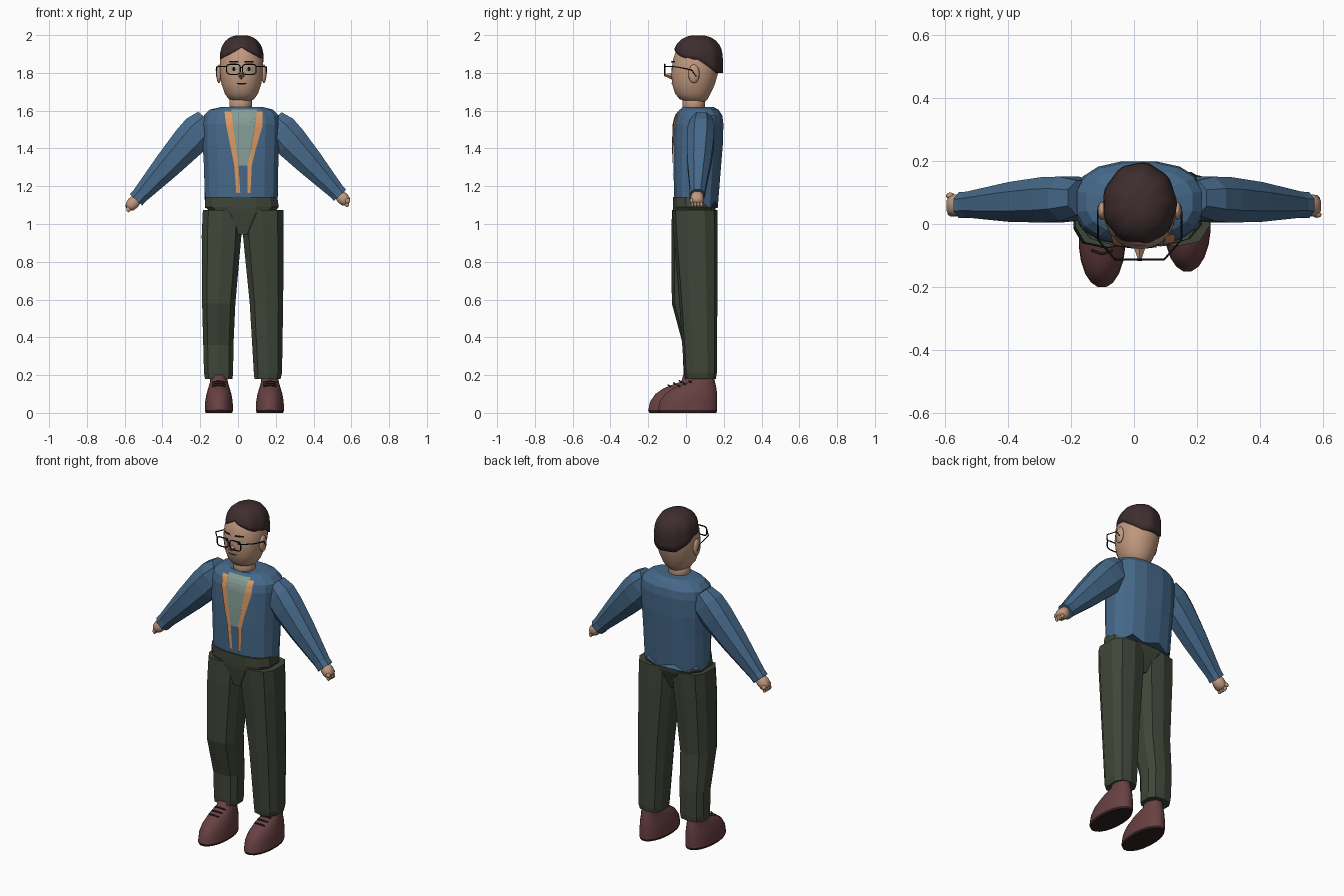
import bpy, bmesh, math
from mathutils import Vector, Matrix
from mathutils.bvhtree import BVHTree

if "Cube" in bpy.data.objects:
    bpy.data.objects.remove(bpy.data.objects["Cube"])


def material(name, r, g, b):
    lin = [((c / 255 + 0.055) / 1.055) ** 2.4 for c in (r, g, b)] + [1]
    m = bpy.data.materials.new(name)
    m.use_nodes = True
    m.diffuse_color = lin
    m.node_tree.nodes["Principled BSDF"].inputs["Base Color"].default_value = lin
    return m


SKIN = material("skin", 192, 152, 126)
BLUE = material("jacket blue", 70, 105, 138)
ORANGE = material("trim orange", 220, 154, 98)
SAGE = material("undershirt sage", 134, 158, 150)
GREEN = material("trouser green", 63, 70, 56)
HAIR = material("hair brown", 62, 45, 46)
SHOE = material("shoe brown", 104, 64, 66)
SOLE = material("sole dark", 48, 31, 32)
BLACK = material("black", 16, 16, 18)
MID = 0.018  # centre line of the body


def finish(name, bm, mats, smooth=False):
    bmesh.ops.recalc_face_normals(bm, faces=bm.faces)
    for f in bm.faces:
        f.smooth = smooth
    me = bpy.data.meshes.new(name)
    bm.to_mesh(me)
    bm.free()
    for m in mats:
        me.materials.append(m)
    ob = bpy.data.objects.new(name, me)
    bpy.context.collection.objects.link(ob)
    return ob


def skin(name, rings, mats, smooth=False):
    """Closed surface through rings of equal point count."""
    bm = bmesh.new()
    loops = [[bm.verts.new(p) for p in r] for r in rings]
    n = len(loops[0])
    for a, b in zip(loops, loops[1:]):
        for i in range(n):
            j = (i + 1) % n
            bm.faces.new((a[i], a[j], b[j], b[i]))
    bm.faces.new(loops[0])
    bm.faces.new(loops[-1])
    return finish(name, bm, mats, smooth)


def ring(c, u, v, n, p):
    """Rounded-square ring with half axes u and v."""
    pts = []
    for i in range(n):
        a = (i + 0.5) * 2 * math.pi / n
        k = [math.copysign(abs(f(a)) ** (2 / p), f(a)) for f in (math.cos, math.sin)]
        pts.append((k[0], k[1]))
    mx, my = max(q[0] for q in pts), max(q[1] for q in pts)
    return [Vector(c) + Vector(u) * (x / mx) + Vector(v) * (y / my) for x, y in pts]


def stack(name, rows, mats, n=12, p=2.4, smooth=False, shape=None):
    """Level rings; each row is z, x from, x to, y from, y to."""
    rings = [ring(((x0 + x1) / 2, (y0 + y1) / 2, z), ((x1 - x0) / 2, 0, 0),
                  (0, (y1 - y0) / 2, 0), n, p) for z, x0, x1, y0, y1 in rows]
    if shape:
        shape(rings)
    return skin(name, rings, mats, smooth)


def limb(name, path, mats, n=8, p=2.3, smooth=False):
    """Tube in the xz plane; each entry is x, y, z, in-plane radius, depth radius."""
    d = Vector(path[-1][:3]) - Vector(path[0][:3])
    d.y = 0
    d.normalize()
    across = Vector((d.z, 0, -d.x))
    return skin(name, [ring(q[:3], across * q[3], (0, q[4], 0), n, p) for q in path], mats, smooth)


def ball(name, c, scale, mat):
    bm = bmesh.new()
    bmesh.ops.create_uvsphere(bm, u_segments=14, v_segments=8, radius=1,
                              matrix=Matrix.Translation(c) @ Matrix.Diagonal((*scale, 1)))
    return finish(name, bm, [mat], True)


def wire(name, pts, r, mat, closed=False):
    cu = bpy.data.curves.new(name, "CURVE")
    cu.dimensions = "3D"
    cu.bevel_depth = r
    cu.bevel_resolution = 1
    cu.use_fill_caps = True
    s = cu.splines.new("POLY")
    s.points.add(len(pts) - 1)
    for q, p in zip(s.points, pts):
        q.co = (*p, 1)
    s.use_cyclic_u = closed
    cu.materials.append(mat)
    ob = bpy.data.objects.new(name, cu)
    bpy.context.collection.objects.link(ob)


def plate(name, target, rows, mat, lift=0.004, cols=4, sub=5):
    """Thin panel laid on the front of target; each row is z, x from, x to."""
    me = target.data
    tree = BVHTree.FromPolygons([v.co for v in me.vertices], [p.vertices for p in me.polygons])
    fine = []
    for a, b in zip(rows, rows[1:]):
        fine += [[s + (e - s) * i / sub for s, e in zip(a, b)] for i in range(sub)]
    fine.append(rows[-1])
    bm = bmesh.new()
    grid = []
    for z, x0, x1 in fine:
        line = []
        for i in range(cols + 1):
            x = x0 + (x1 - x0) * i / cols
            hit = tree.ray_cast(Vector((x, -1, z)), Vector((0, 1, 0)))[0]
            line.append(bm.verts.new((x, (hit.y if hit else 0) - lift, z)))
        grid.append(line)
    for a, b in zip(grid, grid[1:]):
        for i in range(cols):
            bm.faces.new((a[i], b[i], b[i + 1], a[i + 1]))
    ob = finish(name, bm, [mat])
    if ob.data.polygons[0].normal.y > 0:
        ob.data.flip_normals()
    return ob


# Jacket body with a ragged hem that drops at the back
def hem(rings):
    for i, v in enumerate(rings[0]):
        if v.y > 0.06:
            v.z -= 0.055 if i % 2 else 0.02


torso = stack("jacket_body", [
    (1.14, -0.175, 0.21, -0.062, 0.168), (1.3, -0.18, 0.213, -0.067, 0.185),
    (1.42, -0.187, 0.217, -0.067, 0.195), (1.53, -0.188, 0.22, -0.064, 0.198),
    (1.575, -0.18, 0.215, -0.052, 0.192), (1.605, -0.15, 0.186, -0.03, 0.172),
    (1.62, -0.088, 0.128, -0.018, 0.145)], [BLUE], 16, 2.5, shape=hem)
plate("undershirt", torso, [(1.606, -0.036, 0.102), (1.5, -0.025, 0.085), (1.31, 0, 0.052)], SAGE)
plate("trim_right", torso, [(1.595, -0.072, -0.035), (1.52, -0.062, -0.025), (1.31, -0.02, 0.003),
                            (1.165, -0.009, 0.012)], ORANGE, 0.007)
plate("trim_left", torso, [(1.595, 0.1, 0.13), (1.52, 0.09, 0.13), (1.4, 0.07, 0.095),
                           (1.31, 0.05, 0.073), (1.165, 0.05, 0.066)], ORANGE, 0.007)

# Arms, cuffs and hands
for side, s, dz in (("right", -1, -0.012), ("left", 1, 0.012)):
    off = 0.018 if s > 0 else 0
    sh = Vector((s * 0.205 + off, 0.08, 1.496))
    wr = Vector((s * 0.54, 0.06, 1.14 + dz))
    spots = [(-0.14, 0.07, 0.055), (0, 0.092, 0.07), (0.17, 0.09, 0.072), (0.5, 0.073, 0.063),
             (0.85, 0.05, 0.045), (1, 0.04, 0.036)]
    limb("sleeve_" + side, [(*sh.lerp(wr, t), r, q) for t, r, q in spots], [BLUE])
    limb("cuff_" + side, [(*sh.lerp(wr, t), 0.044, 0.041) for t in (0.92, 1.0)], [BLUE])
    grip = [(0.97, 0.028, 0.028), (1.05, 0.033, 0.034), (1.1, 0.028, 0.034), (1.125, 0.015, 0.024)]
    limb("hand_" + side, [(*sh.lerp(wr, t), r, q) for t, r, q in grip], [SKIN], smooth=True)
    tip = sh.lerp(wr, 1.12)
    for i in range(4):
        ball("finger_" + side, tip + Vector((0, -0.024 + i * 0.016, -0.006)), (0.011, 0.008, 0.016), SKIN)
    ball("thumb_" + side, tip + Vector((s * 0.002, 0.032 if s < 0 else -0.028, 0.012)),
         (0.014, 0.01, 0.014), SKIN)

# Trousers
stack("trouser_seat", [
    (0.945, -0.02, 0.07, -0.05, 0.11), (1.06, -0.14, 0.19, -0.068, 0.155),
    (1.09, -0.176, 0.216, -0.07, 0.158), (1.142, -0.172, 0.208, -0.07, 0.15)], [GREEN], 12, 2.8)
stack("trouser_leg_right", [
    (0.18, -0.175, -0.03, -0.012, 0.13), (0.21, -0.18, -0.026, -0.014, 0.135),
    (0.36, -0.184, -0.024, -0.016, 0.14), (0.58, -0.19, -0.014, -0.075, 0.125),
    (0.94, -0.192, 0.018, -0.078, 0.15), (1.075, -0.186, 0.02, -0.074, 0.158)], [GREEN], 10, 2.8)
stack("trouser_leg_left", [
    (0.18, 0.087, 0.225, -0.005, 0.158), (0.21, 0.084, 0.233, -0.01, 0.163),
    (0.58, 0.062, 0.239, -0.035, 0.166), (0.94, 0.026, 0.242, -0.065, 0.168),
    (1.075, 0.02, 0.24, -0.072, 0.166)], [GREEN], 10, 2.8)

# Shoes with dark soles and laces
for side, cx, toe in (("right", -0.101, -0.2), ("left", 0.169, -0.15)):
    def row(z, w, front, back=0.0):
        return (z, cx - w, cx + w, toe + front, toe + 0.315 - back)
    shoe = stack("shoe_" + side, [
        row(0, 0.07, 0.006, 0.004), row(0.014, 0.074, 0), row(0.06, 0.073, 0.01), row(0.1, 0.066, 0.038),
        row(0.13, 0.057, 0.08, 0.004), row(0.15, 0.051, 0.13, 0.008), row(0.165, 0.047, 0.175, 0.012),
        row(0.2, 0.045, 0.185, 0.016)], [SHOE, SOLE], 20, 2.1, True)
    for f in shoe.data.polygons:
        if f.center.z < 0.01:
            f.material_index = 1
            f.use_smooth = False
    for i in range(3):
        y, z = toe + 0.105 + i * 0.03, 0.148 + i * 0.011
        wire("lace_" + side, [(cx - 0.034, y + 0.012, z - 0.008), (cx, y, z),
                              (cx + 0.034, y + 0.012, z - 0.008)], 0.004, SOLE)

# Neck, head, ears and nose
stack("neck", [(1.57, -0.046, 0.073, -0.018, 0.1), (1.7, -0.046, 0.073, -0.018, 0.1)],
      [SKIN], 16, 2, True)
head = stack("head", [(z, MID - w, MID + w, f, b) for z, w, f, b in (
    (1.648, 0.045, 0.0, 0.1), (1.662, 0.068, -0.035, 0.115), (1.69, 0.088, -0.058, 0.13),
    (1.74, 0.105, -0.073, 0.153), (1.8, 0.115, -0.078, 0.17), (1.87, 0.114, -0.069, 0.178),
    (1.93, 0.095, -0.048, 0.165), (1.975, 0.05, 0.01, 0.11))], [SKIN], 24, 2.1, True)
for s in (-1, 1):
    ball("ear", (MID + s * 0.119, 0.042, 1.795), (0.014, 0.03, 0.05), SKIN)
bm = bmesh.new()
bmesh.ops.create_cone(bm, cap_ends=True, segments=4, radius1=0.022, radius2=0.004, depth=0.055,
                      matrix=Matrix.Translation((MID, -0.09, 1.785)) @ Matrix.Rotation(1.45, 4, "X"))
finish("nose", bm, [SKIN])

# Hair: ridged cap with a parted fringe and a lower nape
hair, steps, count = [], 9, 48
for k in range(-1, steps):
    loop = []
    for i in range(count):
        a = 2 * math.pi * i / count
        front = -math.sin(a)
        low = 1.935 - 0.065 * abs(math.cos(a)) if front > 0 else 1.87 - 0.07 * min(1, -front * 1.2)
        t = max(k, 0) / steps
        z = low + (2.0 - low) * math.sin(t * math.pi / 2)
        up = min(1, max(0, (z - 1.87) / 0.13))
        r = (1 - up ** 2.4) ** (1 / 2.4) * (0.985 + 0.018 * math.cos(9 * a))
        r *= 0.8 if k < 0 else 1
        loop.append(Vector((MID + 0.118 * r * math.cos(a), 0.063 + 0.133 * r * math.sin(a), z)))
    hair.append(loop)
hair.append([Vector((MID, 0.06, 1.998)) + (v - Vector((MID, 0.063, v.z))) * 0.1 for v in hair[-1]])
skin("hair", hair, [HAIR], True)

# Eyes, brows and mouth
for s in (-1, 1):
    x = MID + s * 0.04
    plate("eye", head, [(1.832, x - 0.012, x + 0.012), (1.822, x - 0.022, x + 0.022),
                        (1.808, x - 0.012, x + 0.012)], SAGE, 0.003)
    plate("pupil", head, [(1.83, x - 0.005, x + 0.005), (1.82, x - 0.009, x + 0.009),
                          (1.81, x - 0.005, x + 0.005)], BLACK, 0.005)
    plate("brow", head, [(1.864, x - 0.022, x + 0.022), (1.854, x - 0.026, x + 0.026)], BLACK, 0.008)
plate("mouth", head, [(1.747, -0.012, 0.05), (1.739, 0, 0.036)], BLACK, 0.004)

# Glasses
for s in (-1, 1):
    x = MID + s * 0.042
    rim = ring((x, -0.112, 1.819), (0.036, 0, 0), (0, 0, 0.027), 16, 4)
    wire("glasses_rim", rim, 0.0035, BLACK, True)
    wire("glasses_temple", [(MID + s * 0.078, -0.112, 1.835), (MID + s * 0.132, -0.05, 1.832),
                            (MID + s * 0.133, 0.03, 1.815), (MID + s * 0.13, 0.055, 1.78)], 0.003, BLACK)
wire("glasses_bridge", [(MID - 0.007, -0.113, 1.828), (MID + 0.007, -0.113, 1.828)], 0.0035, BLACK)
